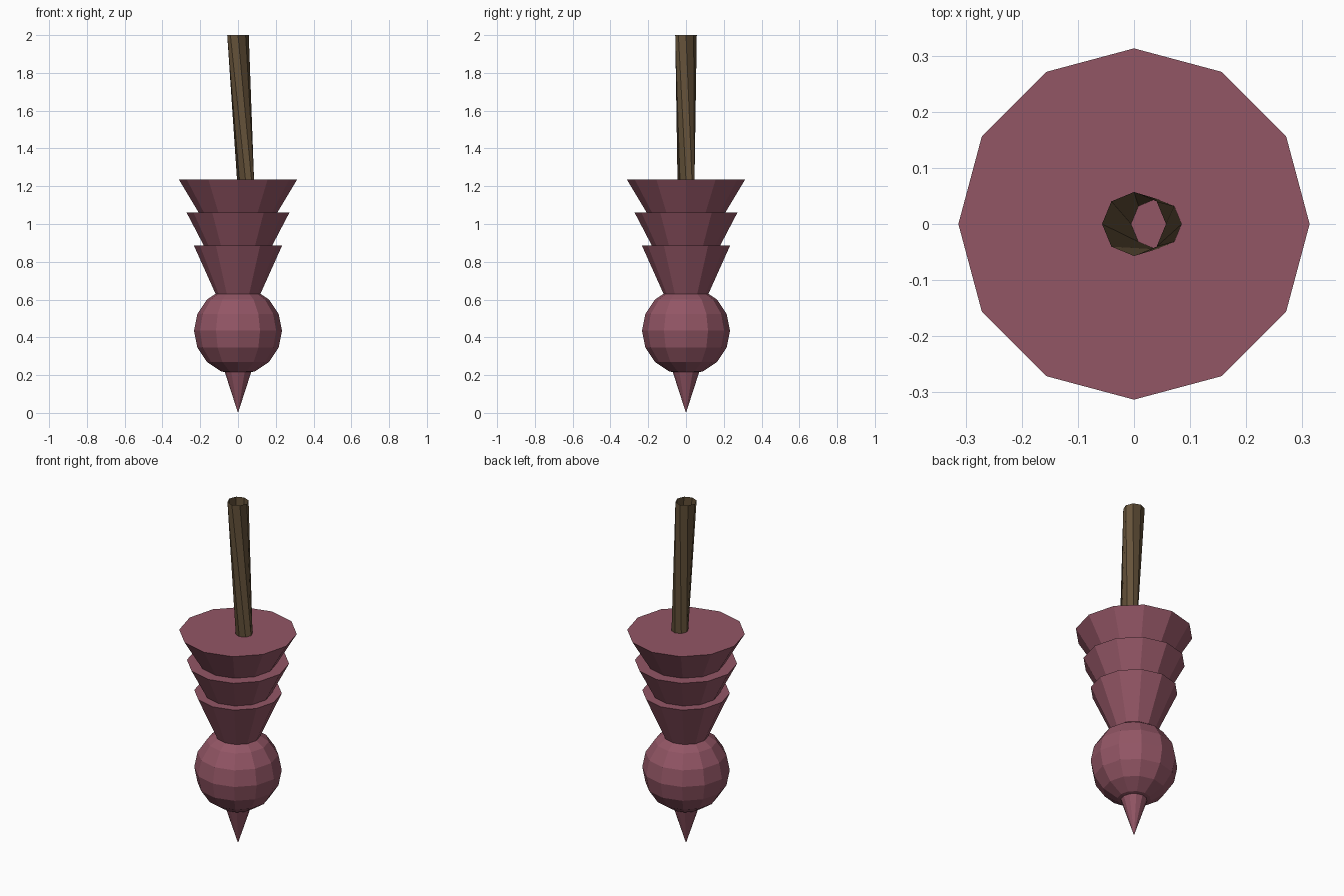
import bpy
import bmesh
from math import cos, sin, pi

if "Cube" in bpy.data.objects:
    bpy.data.objects.remove(bpy.data.objects["Cube"], do_unlink=True)


def make_material(name, rgb):
    mat = bpy.data.materials.new(name)
    mat.use_nodes = True
    mat.diffuse_color = (*rgb, 1)
    mat.node_tree.nodes["Principled BSDF"].inputs["Base Color"].default_value = (*rgb, 1)
    return mat


plum = make_material("dusty_plum", (0.29, 0.092, 0.13))
bark = make_material("bark_brown", (0.13, 0.085, 0.042))


def finish(name, bm, mat):
    mesh = bpy.data.meshes.new(name)
    bm.to_mesh(mesh)
    bm.free()
    mesh.materials.append(mat)
    obj = bpy.data.objects.new(name, mesh)
    bpy.context.collection.objects.link(obj)
    return obj


def ring(bm, sides, radius, z, x=0.0, turn=0.0):
    angles = [turn + 2 * pi * i / sides for i in range(sides)]
    return [bm.verts.new((x + radius * cos(a), radius * sin(a), z)) for a in angles]


def down_cone(name, radius, top, tip):
    """Closed cone pointing down, with a flat cap on top."""
    bm = bmesh.new()
    rim = ring(bm, 12, radius, top)
    apex = bm.verts.new((0, 0, tip))
    bm.faces.new(rim)
    for i, v in enumerate(rim):
        bm.faces.new((rim[(i + 1) % 12], v, apex))
    return finish(name, bm, plum)


# Three stacked flared tiers, widening upwards
for name, radius, top in (("lower_tier", 0.233, 0.885),
                          ("middle_tier", 0.272, 1.06),
                          ("upper_tier", 0.313, 1.235)):
    down_cone(name, radius, top, top - 0.52)

# Round bulb
bm = bmesh.new()
bmesh.ops.create_uvsphere(bm, u_segments=12, v_segments=8, radius=0.233)
bulb = finish("bulb", bm, plum)
bulb.location.z = 0.435

# Pointed tip below the bulb
down_cone("bottom_spike", 0.11, 0.34, 0.0)

# Open, slightly leaning and twisted stalk
bm = bmesh.new()
sides = 8
low = ring(bm, sides, 0.045, 1.23, x=0.04, turn=2 * pi / sides)
high = ring(bm, sides, 0.057, 2.0)
for i in range(sides):
    j = (i + 1) % sides
    bm.faces.new((low[i], low[j], high[j], high[i]))
finish("stalk", bm, bark)
